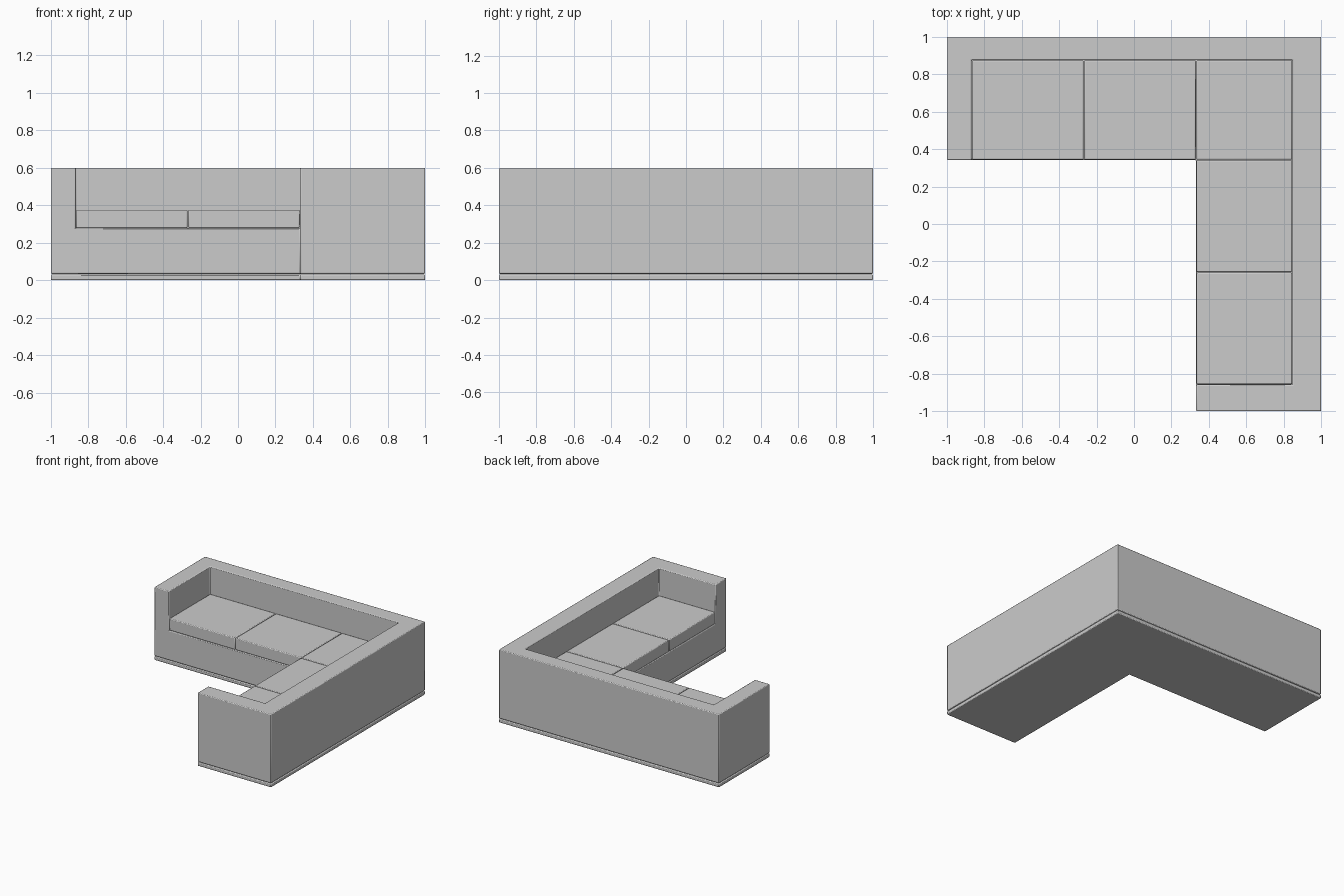
import bpy, bmesh

if "Cube" in bpy.data.objects:
    bpy.data.objects.remove(bpy.data.objects["Cube"])

OUTER = [(0.332, -1), (1, -1), (1, 1), (-1, 1), (-1, 0.342)]
INNER = [(-0.867, 0.342), (-0.867, 0.876), (0.847, 0.876), (0.847, -0.858), (0.332, -0.858)]
ELBOW = (0.332, 0.342)


def extrude(bm, faces, height):
    ret = bmesh.ops.extrude_face_region(bm, geom=faces)["geom"]
    verts = [g for g in ret if isinstance(g, bmesh.types.BMVert)]
    bmesh.ops.translate(bm, verts=verts, vec=(0, 0, height))
    return [g for g in ret if isinstance(g, bmesh.types.BMFace)]


def finish(bm, name, bevel):
    bmesh.ops.recalc_face_normals(bm, faces=bm.faces[:])
    mesh = bpy.data.meshes.new(name)
    bm.to_mesh(mesh)
    bm.free()
    obj = bpy.data.objects.new(name, mesh)
    bpy.context.collection.objects.link(obj)
    mod = obj.modifiers.new("Soft edges", 'BEVEL')
    mod.width = bevel
    mod.segments = 2
    mod.limit_method = 'ANGLE'
    bpy.ops.object.select_all(action='DESELECT')
    bpy.context.view_layer.objects.active = obj
    obj.select_set(True)
    bpy.ops.object.shade_smooth_by_angle()
    return obj


def prism(name, outline, z0, z1, bevel):
    bm = bmesh.new()
    face = bm.faces.new([bm.verts.new((x, y, z0)) for x, y in outline])
    bottom = bmesh.ops.duplicate(bm, geom=[face])["geom"]
    extrude(bm, [face], z1 - z0)
    bmesh.ops.remove_doubles(bm, verts=bm.verts[:], dist=1e-5)
    return finish(bm, name, bevel)


# Plinth: thin L-shaped slab on the floor
prism("plinth", OUTER + [ELBOW], 0.0, 0.03, 0.006)

# Body: L-shaped seat base with the back and arms drawn up around it
bm = bmesh.new()
outer = [bm.verts.new((x, y, 0.034)) for x, y in OUTER]
inner = [bm.verts.new((x, y, 0.034)) for x, y in INNER]
elbow = bm.verts.new((*ELBOW, 0.034))
rim = bm.faces.new(outer + inner)
seat = bm.faces.new([elbow] + inner[::-1])
bmesh.ops.duplicate(bm, geom=[rim, seat])
tops = extrude(bm, [rim, seat], 0.244)
extrude(bm, [max(tops, key=lambda f: len(f.verts))], 0.322)
bmesh.ops.remove_doubles(bm, verts=bm.verts[:], dist=1e-5)
bmesh.ops.recalc_face_normals(bm, faces=bm.faces[:])
bmesh.ops.dissolve_limit(bm, angle_limit=0.01, verts=bm.verts[:], edges=bm.edges[:])
finish(bm, "body", 0.006)

# Seat cushions: two per wing plus the corner one
gap = 0.002
CUSHIONS = {
    "cushion_left": (-0.867, -0.268, 0.342, 0.876),
    "cushion_middle": (-0.268, 0.332, 0.342, 0.876),
    "cushion_corner": (0.332, 0.847, 0.342, 0.876),
    "cushion_side": (0.332, 0.847, -0.258, 0.342),
    "cushion_end": (0.332, 0.847, -0.858, -0.258),
}
for name, (x0, x1, y0, y1) in CUSHIONS.items():
    x0, x1, y0, y1 = x0 + gap, x1 - gap, y0 + gap, y1 - gap
    prism(name, [(x0, y0), (x1, y0), (x1, y1), (x0, y1)], 0.279, 0.376, 0.006)
